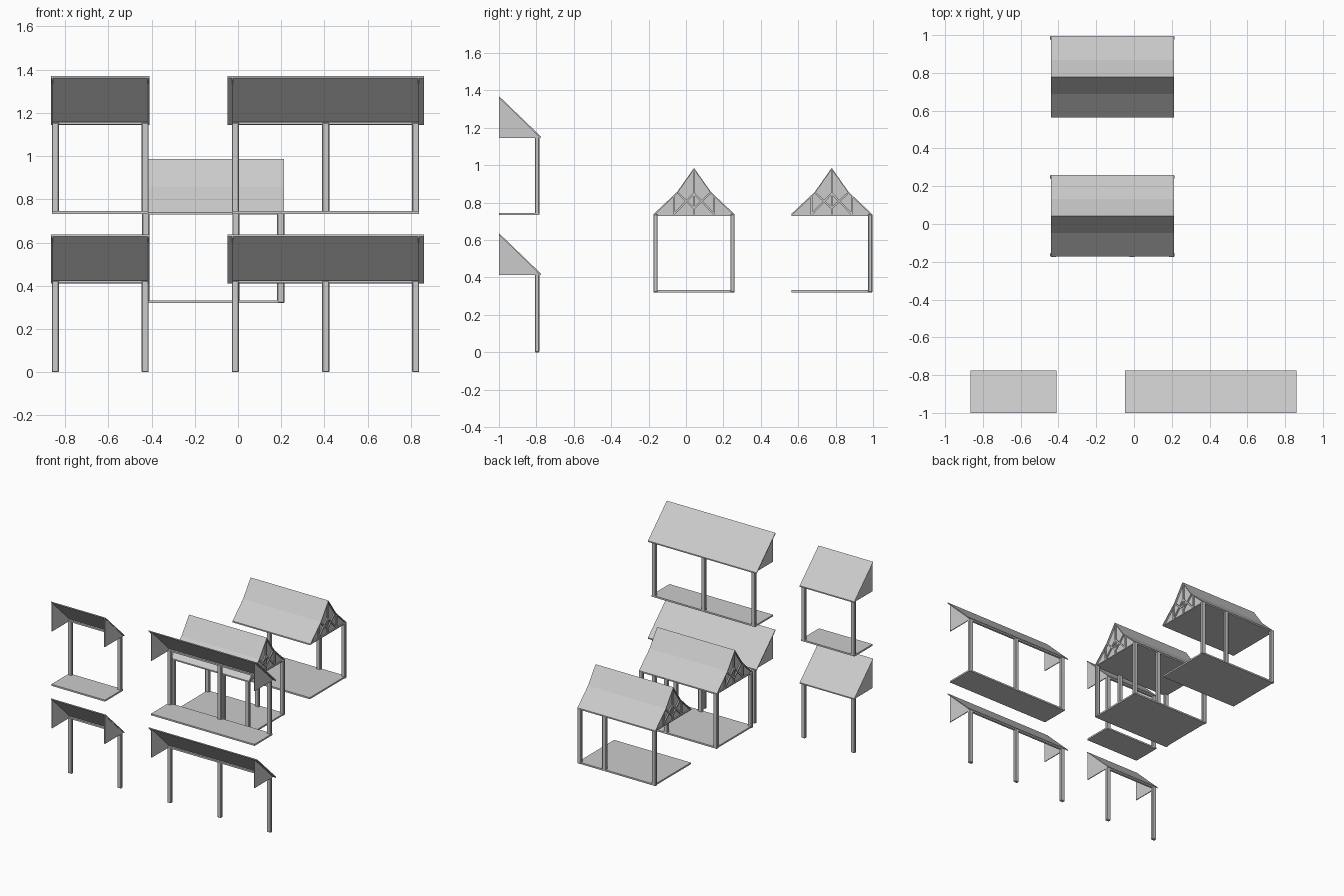
import bpy
import bmesh
from mathutils import Vector

if "Cube" in bpy.data.objects:
    bpy.data.objects.remove(bpy.data.objects["Cube"])

# One pale grey for the whole building
grey = bpy.data.materials.new("pale_grey")
grey.use_nodes = True
colour = (0.6, 0.6, 0.6, 1)
grey.diffuse_color = colour
grey.node_tree.nodes["Principled BSDF"].inputs["Base Color"].default_value = colour


def prism(name, profile, x0, x1):
    """Extrude a closed (y, z) profile from x0 to x1."""
    bm = bmesh.new()
    base = bm.faces.new([bm.verts.new((x0, y, z)) for y, z in profile])
    out = bmesh.ops.extrude_face_region(bm, geom=[base])["geom"]
    moved = [v for v in out if isinstance(v, bmesh.types.BMVert)]
    bmesh.ops.translate(bm, verts=moved, vec=(x1 - x0, 0, 0))
    bmesh.ops.recalc_face_normals(bm, faces=bm.faces)
    mesh = bpy.data.meshes.new(name)
    bm.to_mesh(mesh)
    bm.free()
    ob = bpy.data.objects.new(name, mesh)
    mesh.materials.append(grey)
    bpy.context.collection.objects.link(ob)
    return ob


def box(name, x0, x1, y0, y1, z0, z1):
    return prism(name, [(y0, z0), (y1, z0), (y1, z1), (y0, z1)], x0, x1)


def post(name, x, y, z0, z1):
    ob = box(name, x - 0.0165, x + 0.0165, y - 0.0115, y + 0.0115, z0, z1)
    mod = ob.modifiers.new("chamfer", "BEVEL")
    mod.width, mod.segments = 0.004, 1


def sheet(name, line, x0, x1, drop=0.009):
    """Thin roof skin following an open (y, z) line."""
    under = [(y, z - drop) for y, z in reversed(line)]
    prism(name, line + under, x0, x1)


def timber(name, a, b, x0, x1, width=0.01):
    """Flat timber between two (y, z) points on a gable."""
    a, b = Vector(a), Vector(b)
    d = (b - a).normalized() * width / 2
    n = Vector((-d.y, d.x))
    prism(name, [a + n, b + n, b - n, a - n], x0, x1)


# Front lean-to bays: roof span and post positions
BAYS = {
    "small_bay": (-0.866, -0.409, [-0.845, -0.43]),
    "large_bay": (-0.048, 0.861, [-0.012, 0.406, 0.822]),
}
RISE = 0.733
for bay, (left, right, posts) in BAYS.items():
    p0, p1 = posts[0] - 0.0165, posts[-1] + 0.0165
    for level, base in (("lower", 0.0), ("upper", RISE)):
        tag = f"{level}_{bay}"
        eave, ridge = base + 0.413, base + 0.637
        for i, x in enumerate(posts):
            post(f"{tag}_post_{i + 1}", x, -0.796, base, eave + 0.01)
        sheet(tag + "_roof", [(-1, ridge), (-0.775, eave + 0.007)], left, right)
        box(tag + "_eave_beam", p0, p1, -0.804, -0.787, eave, eave + 0.012)
        for side, x in (("right", p0), ("left", p1 - 0.006)):
            prism(f"{tag}_{side}_gable",
                  [(-1, eave), (-0.787, eave), (-0.787, eave + 0.008), (-1, ridge - 0.005)],
                  x, x + 0.006)
        if level == "upper":
            box(tag + "_floor", p0, p1, -1, -0.785, base, base + 0.012)

# Rear halls with bell-cast roofs; the far one is open towards the front
X0, X1 = -0.44, 0.212
FLOOR, EAVE = 0.32, 0.733
HALLS = {"middle_hall": (0.043, (-1, 1)), "far_hall": (0.779, (1,))}
for hall, (mid, post_sides) in HALLS.items():
    half = 0.216
    for s in post_sides:
        for i, x in enumerate((-0.427, -0.01, 0.198)):
            post(f"{hall}_post_{s}_{i + 1}", x, mid + s * 0.206, FLOOR, EAVE + 0.006)
    box(hall + "_floor", X0 + 0.005, X1 - 0.005, mid - half, mid + half, FLOOR, FLOOR + 0.012)
    box(hall + "_ceiling", X0 + 0.005, X1 - 0.005, mid - half, mid + half, EAVE - 0.004, EAVE + 0.003)

    # Roof skin: shallow skirt, steep upper slope
    outline = [(mid - half, EAVE + 0.006), (mid - 0.09, 0.858), (mid, 0.986),
               (mid + 0.09, 0.858), (mid + half, EAVE + 0.006)]
    sheet(hall + "_roof", outline, X0, X1)

    # Boarded gables with raised timber framing
    panel = [(mid - half, EAVE)] + [(y, z - 0.006) for y, z in outline[1:4]] + [(mid + half, EAVE)]
    for side, x, out in (("right", X0 + 0.016, -1), ("left", X1 - 0.016, 1)):
        tag = f"{hall}_{side}_gable"
        prism(tag, panel, x - 0.003, x + 0.003)
        a, b = sorted((x, x + out * 0.012))
        timber(tag + "_king_post", (mid, EAVE), (mid, 0.972), a, b)
        for s in (-1, 1):
            y = mid + s * 0.108
            timber(f"{tag}_stud_{s}", (y, EAVE), (y, 0.832), a, b)
            timber(f"{tag}_brace_{s}", (y, EAVE + 0.005), (mid, 0.85), a, b)
            timber(f"{tag}_upper_brace_{s}", (mid, 0.77), (mid + s * 0.085, 0.85), a, b)
